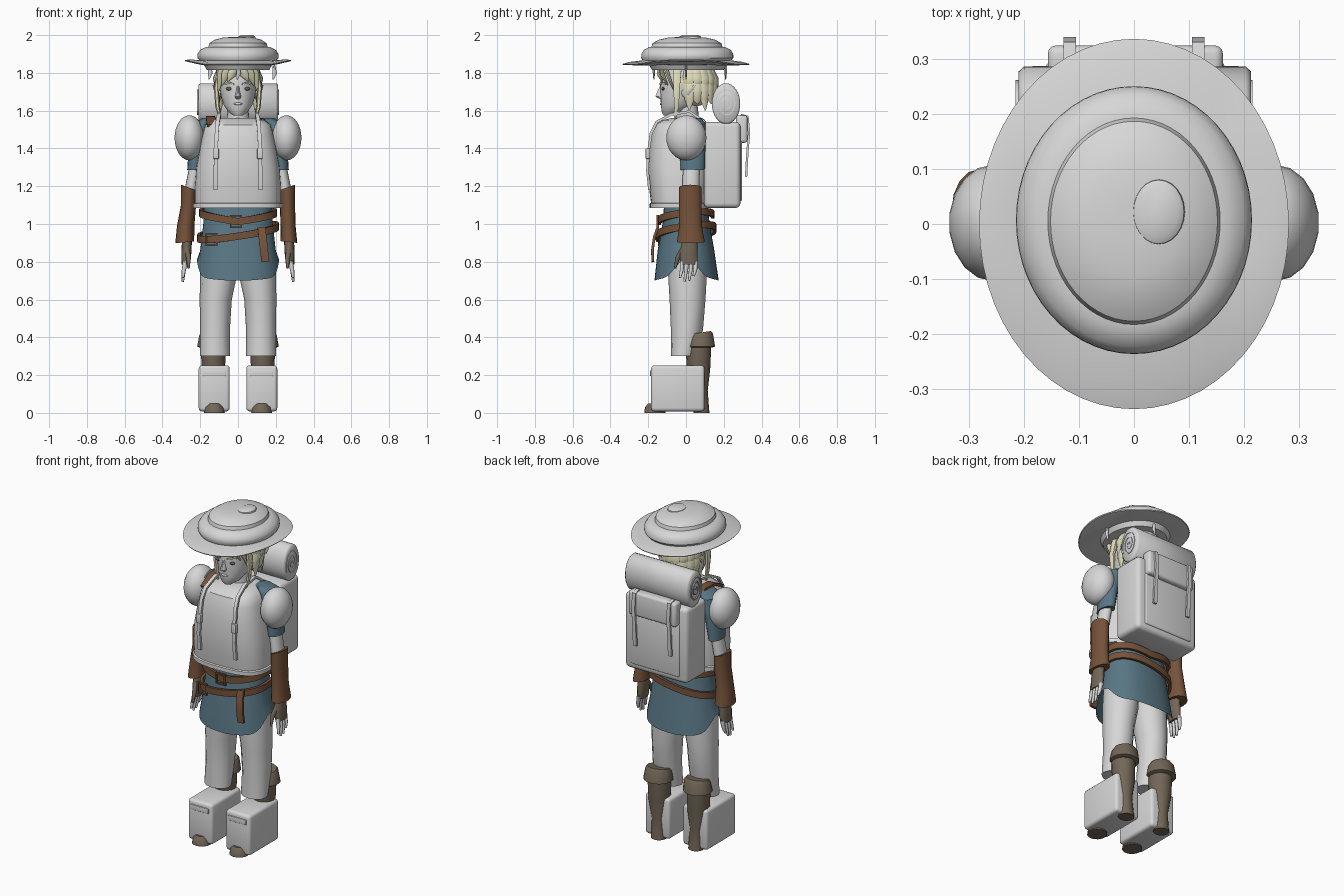
import bpy, bmesh, math
from mathutils import Vector as V


def material(name, *rgb):
    m = bpy.data.materials.new(name)
    m.diffuse_color = (*rgb, 1)
    return m


GREY = material("plain grey", .68, .68, .68)
HAIR = material("pale blond", .78, .75, .52)
BLUE = material("slate blue", .10, .185, .235)
BROWN = material("leather brown", .18, .085, .042)
BOOT = material("dull boot brown", .17, .135, .095)
DARK = material("dark eye", .12, .11, .10)


def finish(name, bm, mat, angle=40):
    bmesh.ops.recalc_face_normals(bm, faces=bm.faces)
    me = bpy.data.meshes.new(name)
    bm.to_mesh(me)
    bm.free()
    me.materials.append(mat)
    me.shade_smooth()
    me.set_sharp_from_angle(angle=math.radians(angle))
    ob = bpy.data.objects.new(name, me)
    bpy.context.collection.objects.link(ob)
    return ob


def skin(name, rings, mat, caps=True, loop=False, angle=40):
    """Join rings of points into one surface."""
    bm = bmesh.new()
    rows = [[bm.verts.new(p) for p in r] for r in rings]
    n = len(rows[0])
    for a, b in zip(rows, rows[1:] + rows[:1] if loop else rows[1:]):
        for k in range(n):
            bm.faces.new((a[k], a[(k + 1) % n], b[(k + 1) % n], b[k]))
    if caps and not loop:
        bm.faces.new(rows[0])
        bm.faces.new(rows[-1])
    return finish(name, bm, mat, angle)


def oval(cx, cy, z, rx, ry, n=32, p=2):
    f = lambda c: math.copysign(abs(c) ** (2 / p), c)
    return [V((cx + rx * f(math.cos(math.tau * k / n)),
               cy + ry * f(math.sin(math.tau * k / n)), z)) for k in range(n)]


def loft(name, rows, mat, n=32, p=2, **kw):
    """Stack ovals given as (cx, cy, z, rx, ry)."""
    return skin(name, [oval(*r, n=n, p=p) for r in rows], mat, **kw)


def sweep(name, pts, sizes, mat, n=4, ref=(1, 0, 0), loop=False):
    """Sweep a strap (n=4) or round section along points; sizes are half widths."""
    pts = [V(p) for p in pts]
    if isinstance(sizes, tuple):
        sizes = [sizes] * len(pts)
    m, rings = len(pts), []
    off, k4 = (math.pi / 4, math.sqrt(2)) if n == 4 else (0, 1)
    for i, p in enumerate(pts):
        t = pts[(i + 1) % m] - pts[i - 1] if loop else pts[min(i + 1, m - 1)] - pts[max(i - 1, 0)]
        t.normalize()
        u = V(ref) - t * V(ref).dot(t)
        u.normalize()
        v = t.cross(u)
        a, b = sizes[i]
        rings.append([p + u * a * k4 * math.cos(off + math.tau * k / n)
                      + v * b * k4 * math.sin(off + math.tau * k / n) for k in range(n)])
    return skin(name, rings, mat, loop=loop, angle=50)


def box(name, x0, x1, y0, y1, z0, z1, mat, bevel=.01):
    bm = bmesh.new()
    bmesh.ops.create_cube(bm, size=1)
    for v in bm.verts:
        v.co = V(((x0 + x1) / 2 + v.co.x * (x1 - x0), (y0 + y1) / 2 + v.co.y * (y1 - y0),
                  (z0 + z1) / 2 + v.co.z * (z1 - z0)))
    bmesh.ops.bevel(bm, geom=bm.edges[:], offset=bevel, segments=3, profile=.5, affect='EDGES')
    return finish(name, bm, mat)


def ball(name, c, r, mat, u=20, v=14):
    bm = bmesh.new()
    bmesh.ops.create_uvsphere(bm, u_segments=u, v_segments=v, radius=1)
    for w in bm.verts:
        w.co = V((c[i] + w.co[i] * r[i] for i in range(3)))
    return finish(name, bm, mat)


# Hat: band, curled brim, stepped crown and swirl
hat = loft("hat", [(0, .01, 1.815, .165, .19), (0, .01, 1.842, .18, .205), (0, 0, 1.84, .22, .27),
                   (0, 0, 1.842, .278, .334), (0, 0, 1.847, .282, .337), (0, 0, 1.858, .25, .30),
                   (0, .005, 1.866, .205, .235), (0, .007, 1.88, .215, .244), (0, .007, 1.90, .214, .243),
                   (0, .007, 1.922, .20, .23), (0, .006, 1.936, .172, .203), (0, .005, 1.938, .157, .188),
                   (0, .005, 1.957, .152, .182), (0, .005, 1.975, .125, .15), (0, .005, 1.987, .08, .10),
                   (0, .005, 1.99, .03, .04)], GREY, n=56)
for v in hat.data.vertices:
    if v.co.z < 1.865:
        v.co.z += .02 * max(0, (abs(v.co.x) - .18) / .1)
loft("hat_swirl", [(.045, .022, 1.97, .05, .062), (.045, .022, 1.992, .046, .058),
                   (.05, .022, 2.0, .03, .042)], GREY, n=24)
for x, y in ((0, -.17), (.19, .0), (-.15, .06), (.03, .21)):
    sweep("hat_tie", [(x, y, 1.84), (x + .004, y, 1.80), (x - .004, y, 1.765)],
          [(.007, .007), (.012, .007), (.003, .003)], GREY, n=6)

# Head, neck and face
loft("head", [(0, -.09, 1.575, .025, .028), (0, -.07, 1.592, .05, .058), (0, -.045, 1.63, .076, .088),
              (0, -.025, 1.68, .091, .11), (0, -.015, 1.73, .097, .122), (0, -.01, 1.79, .10, .125),
              (0, 0, 1.84, .09, .11)], GREY)
loft("neck", [(0, .01, 1.5, .065, .065), (0, .005, 1.64, .052, .055)], GREY, n=20)
loft("nose", [(0, -.13, 1.663, .012, .012), (0, -.138, 1.675, .017, .025), (0, -.133, 1.70, .01, .02),
              (0, -.125, 1.735, .007, .012)], GREY, n=10)
ball("lips", (0, -.127, 1.636), (.024, .012, .008), GREY, 12, 8)
for s in (-1, 1):
    ball("eye", (s * .046, -.121, 1.716), (.02, .008, .009), DARK, 12, 8)
    sweep("eyebrow", [(s * .022, -.137, 1.74), (s * .045, -.128, 1.747), (s * .068, -.107, 1.742)],
          (.004, .004), HAIR, ref=(0, 0, 1))
    sweep("ear", [(s * .088, -.015, 1.69), (s * .112, .005, 1.70), (s * .132, .05, 1.735)],
          [(.02, .012), (.024, .009), (.003, .003)], GREY, n=8, ref=(0, 0, 1))

# Hair: cap, back spikes, fringe and side locks
ball("hair_cap", (0, .035, 1.745), (.115, .12, .125), HAIR, 24, 16)
for i in range(11):
    a = math.radians(-8 + 19.6 * i)
    c, d = math.cos(a), math.sin(a)
    low = 1.60 + .035 * (i % 2)
    for r, dz in ((1, 0), (1.04, .075)):
        sweep("back_lock", [(.09 * c, .035 + .09 * d, 1.80 + dz / 2), (.113 * c * r, .035 + .118 * d * r, 1.73 + dz / 2),
                            (.108 * c * r, .035 + .122 * d * r, 1.66 + dz), (.105 * c, .035 + .13 * d * r, low + dz)],
              [(.03, .015), (.036, .018), (.026, .012), (.003, .003)], HAIR, n=6, ref=(-d, c, 0))
for s in (-1, 1):
    for x0, x1, z1, w in ((.015, .055, 1.755, .022), (.045, .085, 1.735, .024), (.075, .104, 1.70, .022)):
        y = lambda x: -.012 - .13 * math.sqrt(max(0, 1 - (x / .112) ** 2))
        sweep("fringe_lock", [(s * x0, y(x0), 1.835), (s * (x0 + x1) / 2, y((x0 + x1) / 2) - .006, 1.79),
                              (s * x1, y(x1), z1)], [(w, .012), (w, .012), (.003, .003)], HAIR, n=6)
    sweep("side_lock", [(s * .098, -.045, 1.82), (s * .115, -.05, 1.72), (s * .108, -.05, 1.62), (s * .09, -.06, 1.535)],
          [(.013, .024), (.013, .02), (.012, .014), (.003, .003)], HAIR, n=6)

# Cuirass with bottom rim and collar line
loft("cuirass", [(0, -.035, 1.085, .236, .158), (0, -.035, 1.108, .236, .158), (0, -.035, 1.112, .227, .15),
                 (0, -.035, 1.2, .228, .162), (0, -.035, 1.3, .22, .167), (0, -.035, 1.4, .202, .16),
                 (0, -.03, 1.48, .186, .152), (0, -.025, 1.525, .172, .14), (0, -.01, 1.55, .14, .11),
                 (0, .005, 1.562, .09, .08)], GREY, n=40, p=2.7)

# Tunic skirt with side slits, open below
skirt = loft("tunic_skirt", [(0, 0, 1.11, .178, .115), (0, 0, 1.0, .184, .125), (0, 0, .86, .20, .15),
                             (0, .003, .70, .218, .17)], BLUE, n=48, p=2.4, caps=False)
for v in skirt.data.vertices:
    if v.co.z < .75:
        v.co.z += .02 * (v.co.x / .218) ** 2 + .09 * (abs(v.co.x) / .218) ** 16

# Belts, buckles and hanging tail
for name, rx, ry, f in (("waist_belt", .198, .142, lambda p: 1.03 + .12 * p.y + .03 * abs(p.x) / .2),
                        ("hip_belt", .208, .153, lambda p: .957 + .15 * p.x + .14 * p.y)):
    sweep(name, [(p.x, p.y, f(p)) for p in oval(0, 0, 0, rx, ry, 40, 2.4)], (.019, .008),
          BROWN, ref=(0, 0, 1), loop=True)
for x, z, y in ((-.01, 1.013, -.15), (-.14, .918, -.143)):
    sweep("buckle", [(x - .028, y, z - .03), (x + .028, y, z - .03), (x + .028, y, z + .03), (x - .028, y, z + .03)],
          (.006, .006), BROWN, ref=(0, 1, 0), loop=True)
sweep("belt_tail", [(.125, -.15, .98), (.13, -.168, .93), (.138, -.178, .86), (.145, -.175, .80)],
      (.021, .007), BROWN)

# Backpack, flap, straps and bedroll
box("backpack", -.207, .212, .095, .288, 1.085, 1.54, GREY, .025)
box("pack_flap", -.157, .162, .265, .325, 1.43, 1.575, GREY, .015)
box("pack_pocket", -.16, .165, .27, .296, 1.12, 1.44, GREY, .01)
sweep("bedroll", [(-.21, .212, 1.637), (-.20, .212, 1.637), (.203, .212, 1.637), (.213, .212, 1.637)],
      [(.098, .066), (.108, .075), (.108, .075), (.098, .066)], GREY, n=32, ref=(0, 0, 1))
for s in (-1, 1):
    sweep("bedroll_spiral", [(s * .212, .212 + (.006 + .0029 * k) * .7 * math.cos(k * .6),
                              1.637 + (.006 + .0029 * k) * math.sin(k * .6)) for k in range(28)],
          (.004, .003), GREY)
    sweep("pack_strap", [(s * .117, .29, 1.577), (s * .117, .326, 1.57), (s * .117, .334, 1.48),
                         (s * .117, .325, 1.38), (s * .117, .318, 1.25)], (.011, .006), GREY)
    # Front harness straps and sliders
    sweep("harness_strap", [(s * .119, -.193, 1.18), (s * .119, -.204, 1.28), (s * .117, -.199, 1.38),
                            (s * .113, -.185, 1.48), (s * .108, -.155, 1.54), (s * .10, -.08, 1.58),
                            (s * .10, .02, 1.595), (s * .10, .10, 1.54)], (.01, .007), GREY)
    box("strap_slider", s * .117 - .016, s * .117 + .016, -.214, -.19, 1.345, 1.4, GREY, .004)
sweep("shoulder_belt", [(-.14, -.12, 1.52), (-.145, -.04, 1.56), (-.145, .05, 1.565), (-.14, .11, 1.52)],
      (.024, .008), BROWN)

for s in (-1, 1):
    # Shoulder guard, sleeve, arm and bracer
    ball("shoulder_guard", (s * .257, .002, 1.456), (.08, .106, .119), GREY, 18, 16)
    loft("sleeve", [(s * .15, .03, 1.56, .04, .05), (s * .19, .035, 1.53, .05, .07),
                    (s * .215, .035, 1.42, .045, .068), (s * .232, .035, 1.285, .037, .064)], BLUE, n=16)
    loft("arm", [(s * .225, .03, 1.32, .03, .045), (s * .25, .025, 1.18, .033, .045),
                 (s * .272, .02, .88, .024, .036)], GREY, n=16)
    fl = .012 if s < 0 else 0
    bracer = loft("bracer", [(s * .262, .022, 1.195, .04, .06), (s * .262, .022, 1.1, .04, .06),
                             (s * (.265 + fl), .024, .99, .04 + fl / 2, .06),
                             (s * (.27 + fl), .026, .905, .044 + fl / 2, .074)], BROWN, n=16)
    for v in bracer.data.vertices:
        if v.co.z > 1.15 or v.co.z < .95:
            v.co.z += .35 * (abs(v.co.x) - .265) * (1 if v.co.z > 1.15 else -.3)
    # Glove, fingers and thumb
    loft("glove", [(s * .27, .02, .92, .026, .04), (s * .273, .015, .85, .027, .048),
                   (s * .278, .015, .785, .02, .047)], BOOT, n=14)
    for i in range(4):
        y = -.02 + .024 * i
        low = (.715, .695, .70, .725)[i]
        sweep("finger", [(s * .278, y, .80), (s * .287, y - .003, .755), (s * .292, y - .012, low)],
              [(.013, .012), (.011, .010), (.006, .006)], GREY, n=8)
    sweep("thumb", [(s * .27, -.015, .87), (s * .262, -.045, .82), (s * .262, -.058, .765)],
          [(.014, .014), (.013, .012), (.006, .006)], BOOT, n=8)
    # Trouser leg, boot, cuff and toe
    loft("trouser_leg", [(s * .122, -.018, .30, .079, .062), (s * .122, .005, .44, .079, .085),
                         (s * .118, .008, .6, .085, .095), (s * .102, .008, .74, .099, .103),
                         (s * .095, .005, .95, .09, .10)], GREY, n=12)
    loft("boot", [(s * .125, .082, 0, .045, .042), (s * .125, .08, .05, .042, .04), (s * .128, .075, .12, .04, .04),
                  (s * .13, .066, .23, .062, .062), (s * .132, .066, .36, .066, .068)], BOOT, n=16)
    cuff = loft("boot_cuff", [(s * .132, .07, .345, .07, .07), (s * .132, .076, .352, .084, .08),
                              (s * .13, .076, .41, .075, .068), (s * .13, .076, .425, .066, .058)], BOOT, n=14)
    for v in cuff.data.vertices:
        if v.co.z > .4:
            v.co.z += .15 * (v.co.y - .076)
    loft("boot_toe", [(s * .125, -.165, 0, .055, .056), (s * .125, -.165, .03, .05, .052),
                      (s * .125, -.165, .05, .03, .035)], BOOT, n=16)
    # Box shoe with front tab
    box("box_shoe", s * .126 - .082, s * .126 + .082, -.185, .098, .008, .252, GREY, .018)
    box("shoe_tab", s * .126 - .06, s * .126 + .06, -.191, -.18, .195, .225, GREY, .003)
